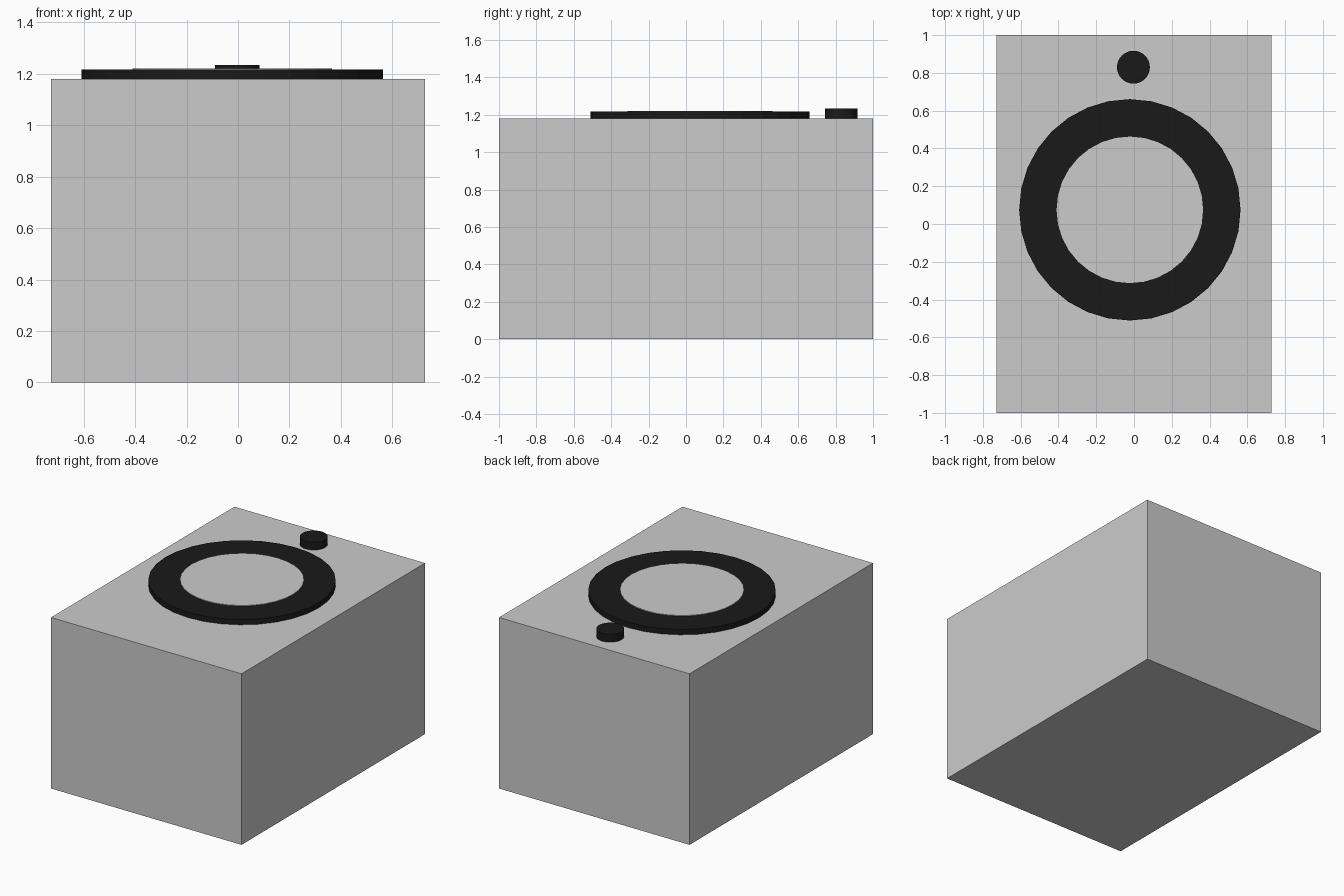
import bpy
import bmesh

if "Cube" in bpy.data.objects:
    bpy.data.objects.remove(bpy.data.objects["Cube"])

black = bpy.data.materials.new("black_plastic")
black.diffuse_color = (0.01, 0.01, 0.01, 1)
black.use_nodes = True
black.node_tree.nodes["Principled BSDF"].inputs["Base Color"].default_value = black.diffuse_color


def disc(name, x, y, radius, z0, z1, material=None):
    """Upright 32-sided cylinder spanning z0 to z1."""
    bpy.ops.mesh.primitive_cylinder_add(
        vertices=32, radius=radius, depth=z1 - z0, location=(x, y, (z0 + z1) / 2))
    obj = bpy.context.object
    obj.name = name
    if material:
        obj.data.materials.append(material)
    return obj


def ring(name, x, y, inner, outer, z0, z1, material):
    """Flat-topped 32-sided ring made by spinning a rectangular section."""
    bm = bmesh.new()
    section = [(inner, z0), (outer, z0), (outer, z1), (inner, z1)]
    verts = [bm.verts.new((r, 0, z)) for r, z in section]
    edges = [bm.edges.new((verts[i], verts[(i + 1) % 4])) for i in range(4)]
    bmesh.ops.spin(bm, geom=verts + edges, cent=(0, 0, 0), axis=(0, 0, 1),
                   angle=6.283185307, steps=32)
    bmesh.ops.remove_doubles(bm, verts=bm.verts, dist=1e-4)
    bmesh.ops.recalc_face_normals(bm, faces=bm.faces)
    mesh = bpy.data.meshes.new(name)
    bm.to_mesh(mesh)
    bm.free()
    mesh.materials.append(material)
    obj = bpy.data.objects.new(name, mesh)
    obj.location = (x, y, 0)
    bpy.context.collection.objects.link(obj)


# Cabinet body
top = 1.18
bpy.ops.mesh.primitive_cube_add(size=1, location=(0, 0, top / 2))
body = bpy.context.object
body.name = "cabinet_body"
body.scale = (1.454, 2, top)
bpy.ops.object.transform_apply(location=False, rotation=False, scale=True)

# Dark ring with a grey centre plate standing just above it
ring("dial_ring", -0.022, 0.075, 0.388, 0.586, top, 1.217, black)
disc("dial_plate", -0.022, 0.075, 0.388, top, 1.221)

# Small button behind the ring
disc("round_button", -0.003, 0.83, 0.087, top, 1.234, black)
